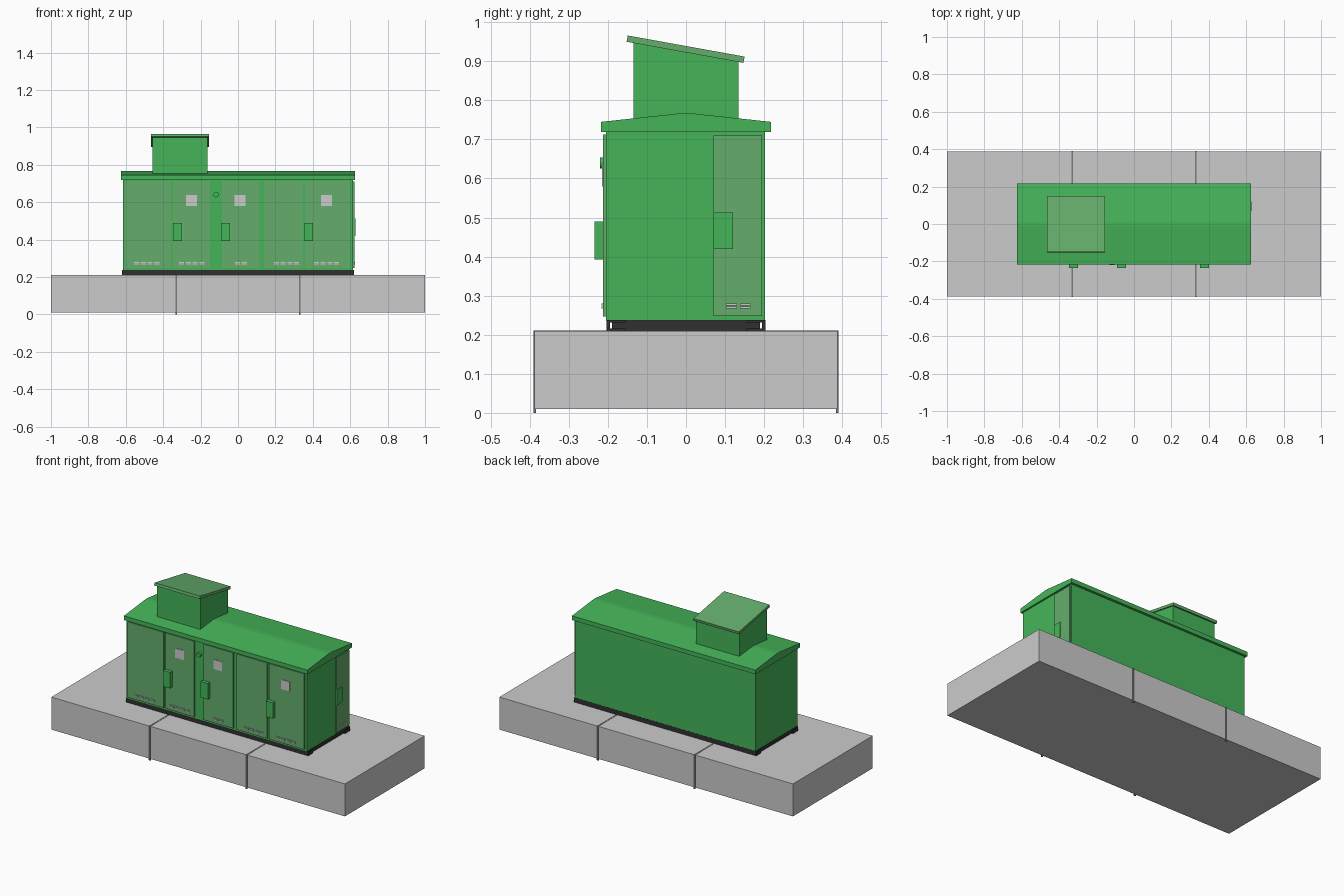
import bpy, bmesh, math

if "Cube" in bpy.data.objects:
    bpy.data.objects.remove(bpy.data.objects["Cube"])


def material(name, r, g, b):
    m = bpy.data.materials.new(name)
    m.diffuse_color = (r, g, b, 1)
    m.use_nodes = True
    m.node_tree.nodes["Principled BSDF"].inputs["Base Color"].default_value = m.diffuse_color
    return m


GREEN = material("green_paint", 0.06, 0.46, 0.10)
PALE = material("pale_green_paint", 0.13, 0.42, 0.15)
DARK = material("dark_steel", 0.03, 0.03, 0.03)
JOINT = material("joint_grey", 0.2, 0.2, 0.2)


def finish(name, bm, mat):
    bmesh.ops.recalc_face_normals(bm, faces=bm.faces)
    me = bpy.data.meshes.new(name)
    bm.to_mesh(me)
    bm.free()
    ob = bpy.data.objects.new(name, me)
    bpy.context.collection.objects.link(ob)
    if mat:
        me.materials.append(mat)
    return ob


def box(name, x, y, z, mat=None):
    """Box from (min, max) pairs."""
    bm = bmesh.new()
    bmesh.ops.create_cube(bm, size=1)
    for v in bm.verts:
        v.co = [(a + b) / 2 + c * (b - a) for (a, b), c in zip((x, y, z), v.co)]
    return finish(name, bm, mat)


def extrude_x(name, profile, x0, x1, mat):
    """Extrude a (y, z) profile along x."""
    bm = bmesh.new()
    f = bm.faces.new([bm.verts.new((x0, y, z)) for y, z in profile])
    ext = bmesh.ops.extrude_face_region(bm, geom=[f])["geom"]
    bmesh.ops.translate(bm, vec=(x1 - x0, 0, 0),
                        verts=[v for v in ext if isinstance(v, bmesh.types.BMVert)])
    return finish(name, bm, mat)


# Concrete plinth with joint strips over the top and down both sides
box("plinth", (-1, 1), (-0.388, 0.388), (0.01, 0.21))
for x in (-0.33, 0.33):
    xs = (x - 0.005, x + 0.005)
    box("joint_top", xs, (-0.39, 0.39), (0.205, 0.2115), JOINT)
    for s in (-1, 1):
        box("joint_side", xs, tuple(sorted((s * 0.384, s * 0.39))), (0, 0.211), JOINT)

# Dark base frame: C-channel rails along both sides, tied by cross members
for s in (-1, 1):
    rail = [(0.203, 0.21), (0.203, 0.238), (0.155, 0.238), (0.155, 0.232),
            (0.195, 0.232), (0.195, 0.216), (0.155, 0.216), (0.155, 0.21)]
    extrude_x("base_rail", [(s * y, z) for y, z in rail], -0.62, 0.62, DARK)
    box("base_end", tuple(sorted((s * 0.59, s * 0.61))), (-0.19, 0.19), (0.21, 0.237), DARK)

# Cabinet body and low-pitched roof
box("body", (-0.615, 0.615), (-0.205, 0.202), (0.237, 0.722), GREEN)
extrude_x("roof", [(-0.217, 0.719), (0.217, 0.719), (0.217, 0.745), (0.012, 0.767),
                   (-0.012, 0.767), (-0.217, 0.745)], -0.625, 0.625, GREEN)

# Roof vent stack with a sloped, overhanging cap
extrude_x("vent_stack", [(-0.135, 0.73), (0.135, 0.73), (0.135, 0.9), (-0.135, 0.948)],
          -0.458, -0.162, GREEN)
extrude_x("vent_cap", [(-0.152, 0.95), (0.147, 0.896), (0.15, 0.912), (-0.149, 0.966)],
          -0.465, -0.155, PALE)


def slot(name, axis, a, b):
    """Two thin louvre slats on the front (axis x) or right (axis y) face."""
    for z in (0.267, 0.275):
        zz = (z, z + 0.005)
        if axis == "x":
            box(name, (a, b), (-0.216, -0.21), zz)
        else:
            box(name, (0.62, 0.626), (a, b), zz)


# Front doors: x range, first louvre x, louvre count
for a, b, v, n in ((-0.606, -0.358, -0.556, 4), (-0.347, -0.15, -0.315, 4),
                   (-0.085, 0.115, -0.016, 2), (0.139, 0.347, 0.192, 4),
                   (0.358, 0.599, 0.406, 4)):
    box("front_door", (a, b), (-0.212, -0.2), (0.247, 0.713), PALE)
    for i in range(n):
        slot("front_louvre", "x", v + i * 0.036, v + i * 0.036 + 0.027)

# Handle covers and plain plates on the front doors
for x in (-0.347, -0.09, 0.353):
    box("handle_cover", (x, x + 0.048), (-0.234, -0.205), (0.392, 0.49), GREEN)
for x in (-0.278, -0.018, 0.444):
    box("door_plate", (x, x + 0.059), (-0.215, -0.21), (0.58, 0.638))

# Round fitting between the second and third doors
bm = bmesh.new()
bmesh.ops.create_cone(bm, cap_ends=True, segments=20, radius1=0.014, radius2=0.014, depth=0.02)
for v in bm.verts:
    x, y, z = v.co
    v.co = (x - 0.117, z - 0.21, y + 0.64)
finish("round_fitting", bm, GREEN)

# Right end door with handle cover and louvres
box("end_door", (0.61, 0.622), (0.07, 0.195), (0.248, 0.71), PALE)
box("end_handle_cover", (0.61, 0.627), (0.07, 0.12), (0.42, 0.513), GREEN)
for y in (0.103, 0.138):
    slot("end_louvre", "y", y, y + 0.027)
